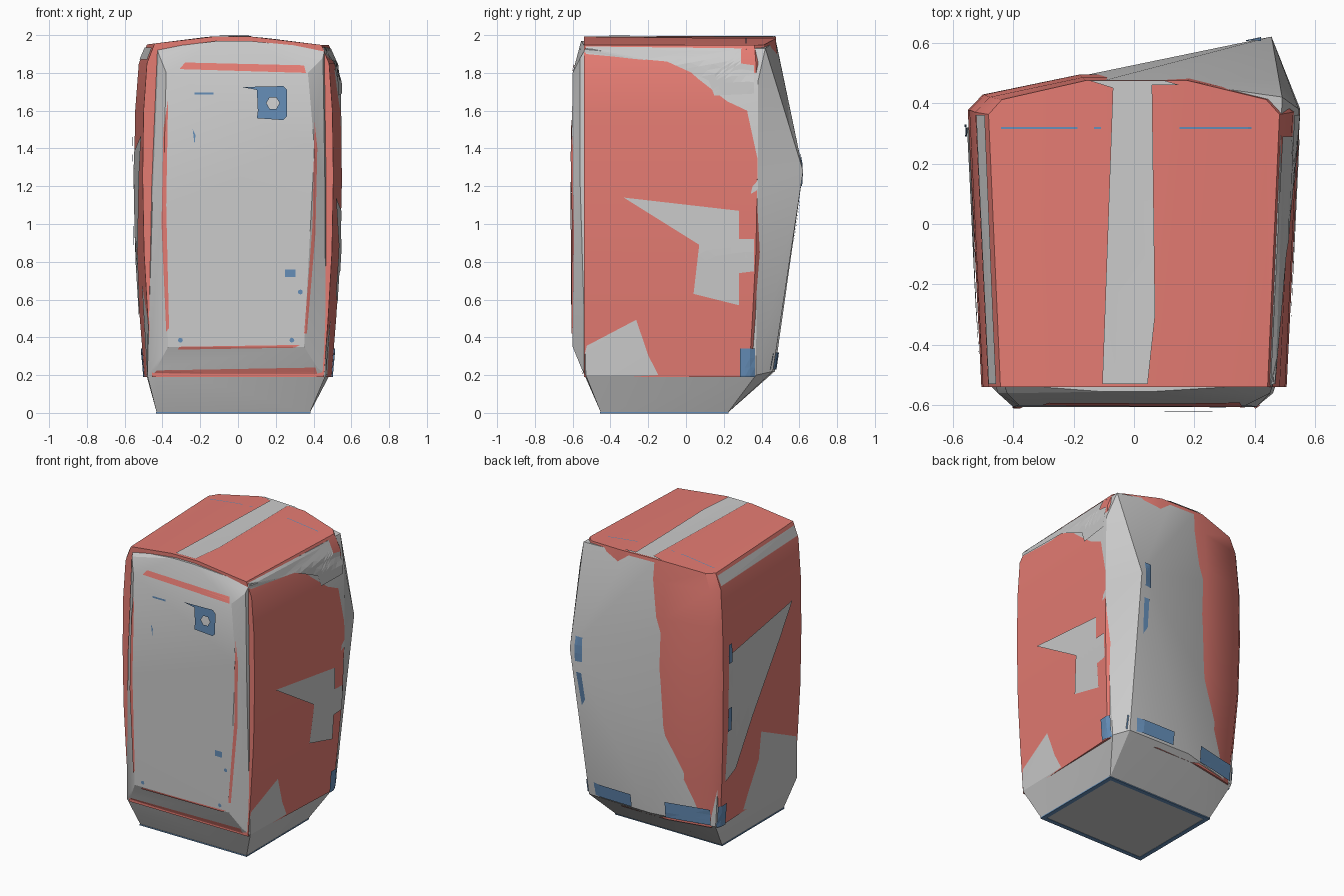
import bpy, bmesh, math
from mathutils import Vector
from mathutils.bvhtree import BVHTree

if "Cube" in bpy.data.objects:
    bpy.data.objects.remove(bpy.data.objects["Cube"])


def material(name, col):
    m = bpy.data.materials.new(name)
    m.diffuse_color = col
    m.use_nodes = True
    m.node_tree.nodes["Principled BSDF"].inputs["Base Color"].default_value = m.diffuse_color
    return m


RED = material("red", (0.78, 0.2, 0.17, 1))
BLUE = material("blue", (0.13, 0.27, 0.48, 1))
surfaces = []


def finish(bm, name, mat=None, smooth=None):
    bmesh.ops.recalc_face_normals(bm, faces=bm.faces[:])
    me = bpy.data.meshes.new(name)
    bm.to_mesh(me)
    bm.free()
    ob = bpy.data.objects.new(name, me)
    bpy.context.collection.objects.link(ob)
    if mat:
        me.materials.append(mat)
    if smooth:
        for o in bpy.context.selected_objects:
            o.select_set(False)
        bpy.context.view_layer.objects.active = ob
        ob.select_set(True)
        bpy.ops.object.shade_smooth_by_angle(angle=math.radians(smooth))
    return ob


# Red cabinet: bulging loft, ten-point cross-section, arched roof
def arch(x):
    return 1.992 - 0.045 * min(1, max(0, abs(x + 0.03) - 0.12) / 0.36)


section = [(-.505, -.54), (-.15, -.54), (.08, -.54), (.505, -.54), (.55, .37),
           (.5, .42), (.2, .485), (-.18, .485), (-.5, .42), (-.55, .37)]
levels = [(.19, .90, .90), (.5, .945, .95), (.85, .985, 1), (1.25, 1, 1.02),
          (1.6, .99, 1.02), (1.85, .955, 1), (None, .875, .98)]
bm = bmesh.new()
rings = []
for z, sx, sy in levels:
    ring = []
    for x, y in section:
        yy = y if y < 0 else y * sy
        ring.append(bm.verts.new((x * sx, yy, arch(x * sx) if z is None else z)))
    rings.append(ring)
for a, b in zip(rings, rings[1:]):
    for i in range(10):
        j = (i + 1) % 10
        bm.faces.new((a[i], a[j], b[j], b[i]))
t = rings[-1]
for ids in ((0, 1, 7, 8), (1, 2, 6, 7), (2, 3, 5, 6), (3, 4, 5), (0, 8, 9)):
    bm.faces.new([t[i] for i in ids])
bm.faces.new(rings[0])
bmesh.ops.recalc_face_normals(bm, faces=bm.faces[:])
surfaces.append(BVHTree.FromBMesh(bm))
finish(bm, "cabinet", RED, 35)

# Grey faceted shell: door front, tapered foot and swollen back
pts = [(-.43, -.45, 0), (.38, -.45, 0), (.38, .22, 0), (-.43, .22, 0),
       (-.48, -.53, .2), (.465, -.53, .2), (.485, .37, .2), (-.485, .37, .2),
       (-.05, .47, .22), (.42, .46, .22),
       (-.47, -.5, 1.2), (.48, -.5, 1.2), (.55, .38, 1.2), (-.54, .36, 1.2),
       (.545, .38, 1.75), (.49, .42, 1.93), (-.47, .39, 1.9),
       (.455, .62, 1.28), (.1, .54, 1.4), (-.15, .495, 1.5), (-.15, .49, .8),
       (-.1, .475, 1.975), (.1, .475, 1.97), (-.43, -.53, 1.93), (.46, -.53, 1.93),
       (-.1, -.555, 1.97), (.05, -.555, 1.97),
       (-.43, -.555, .24), (.42, -.555, .24), (-.45, -.56, 1.2), (.46, -.56, 1.2),
       (-.42, -.56, 1.9), (.45, -.56, 1.88),
       (-.37, -.6, .35), (.35, -.6, .35), (-.4, -.605, 1.1), (.405, -.605, 1.4),
       (-.38, -.6, 1.8), (.37, -.6, 1.8)]
bm = bmesh.new()
for p in pts:
    bm.verts.new(p)
res = bmesh.ops.convex_hull(bm, input=bm.verts[:])
loose = [v for v in bm.verts if not v.link_faces]
bmesh.ops.delete(bm, geom=loose, context='VERTS')
bmesh.ops.recalc_face_normals(bm, faces=bm.faces[:])
surfaces.append(BVHTree.FromBMesh(bm))
finish(bm, "shell", None, 18)

# Plates: outlines drawn in a view plane and draped on the surfaces
VIEWS = {"front": ((0, 1, 0), lambda u, v: (u, -3, v)),
         "back": ((0, -1, 0), lambda u, v: (u, 3, v)),
         "right": ((-1, 0, 0), lambda u, v: (3, u, v)),
         "left": ((1, 0, 0), lambda u, v: (-3, u, v)),
         "top": ((0, 0, -1), lambda u, v: (u, v, 4))}


def plate(name, view, loops, mat=None, raise_by=.006, cuts=2):
    d, place = VIEWS[view]
    d = Vector(d)
    bm = bmesh.new()
    edges = []
    for loop in loops:
        vs = [bm.verts.new(place(u, v)) for u, v in loop]
        edges += [bm.edges.new((a, b)) for a, b in zip(vs, vs[1:] + vs[:1])]
    bmesh.ops.triangle_fill(bm, edges=edges, use_beauty=True, use_dissolve=False, normal=d)
    if cuts:
        bmesh.ops.subdivide_edges(bm, edges=bm.edges[:], cuts=cuts, use_grid_fill=True)
    for v in bm.verts:
        hits = [h[3] for h in (s.ray_cast(v.co, d) for s in surfaces) if h[0]]
        v.co += d * ((min(hits) if hits else 2.5) - raise_by)
    ob = finish(bm, name, mat)
    return ob


def rect(u0, v0, u1, v1):
    return [(u0, v0), (u1, v0), (u1, v1), (u0, v1)]


def ngon(u, v, r, n):
    return [(u + r * math.cos(2 * math.pi * i / n), v + r * math.sin(2 * math.pi * i / n))
            for i in range(n)]


# Grey patches on sides and roof
plate("right_patch", "right", [[(-.33, 1.14), (.28, 1.07), (.28, .92), (.36, .92), (.36, .75),
      (.28, .74), (.28, .57), (.04, .63), (.07, .89)]], cuts=4)
plate("right_upper_patch", "right", [[(-.53, 1.9), (-.1, 1.86), (.12, 1.76), (.15, 1.68),
      (.36, 1.69), (.36, 1.84), (.29, 1.85), (.29, 1.93), (-.53, 1.94)]], cuts=4)
plate("left_patch", "left", [[(-.43, 1.47), (.32, 1.38), (.32, .5), (.2, .55), (.03, .85)]], cuts=5)
plate("left_upper_patch", "left", [rect(-.53, 1.87, .36, 1.935)], cuts=3)
plate("roof_strip", "top", [[(-.105, -.53), (.045, -.53), (.07, -.3), (.06, .46), (.15, .46),
      (.1, .475), (-.15, .475), (-.07, .45)]], cuts=3)

# Red door trim
plate("door_trim_top", "front", [[(-.31, 1.82), (.36, 1.8), (.35, 1.84), (-.28, 1.855)]], RED)
plate("door_trim_bottom", "front", [[(-.32, .335), (.3, .345), (.33, .36), (-.31, .35)]], RED)
plate("door_trim_left", "front", [[(-.38, .43), (-.365, .45), (-.38, 1.1), (-.37, 1.66),
      (-.395, 1.5), (-.405, 1.0)]], RED)
plate("door_trim_right", "front", [[(.35, .42), (.365, .42), (.41, .95), (.42, 1.4), (.405, 1.55),
      (.395, 1.0)]], RED)
plate("sill_trim", "front", [[(-.45, .205), (.42, .205), (.41, .24), (-.43, .225)]], RED)

# Blue latch with hexagonal hole, and small door fittings
plate("latch", "front", [[(.1, 1.56), (.24, 1.55), (.26, 1.57), (.26, 1.71), (.24, 1.73),
      (.02, 1.725), (.1, 1.71), (.105, 1.6)], ngon(.185, 1.64, .035, 6)], BLUE, .018, 0)
plate("door_slot", "front", [rect(-.23, 1.685, -.13, 1.697)], BLUE)
plate("door_mark", "front", [[(-.24, 1.5), (-.23, 1.42), (-.225, 1.47)]], BLUE)
plate("keypad", "front", [rect(.25, .72, .305, .76)], BLUE)
for i, (u, v) in enumerate([(-.305, .385), (.285, .385), (.33, .64)]):
    plate("door_stud_%d" % i, "front", [ngon(u, v, .013, 8)], BLUE)

# Blue hinges, rear bumpers and back strips
for i, (z0, z1) in enumerate([(.86, 1.02), (1.33, 1.46)]):
    plate("hinge_%d" % i, "left", [rect(.29, z0, .33, z1)], BLUE, .014)
for side in ("left", "right"):
    plate(side + "_bumper", side, [rect(.285, .19, .365, .34)], BLUE, .008)
plate("rear_bumper_a", "back", [rect(.08, .23, .44, .32)], BLUE, .01)
plate("rear_bumper_b", "back", [rect(-.46, .21, -.16, .32)], BLUE, .01)
plate("back_strip_upper", "back", [rect(.37, 1.2, .42, 1.37)], BLUE, .006)
plate("back_strip_lower", "back", [[(.38, 1.12), (.42, 1.12), (.4, .88), (.37, .93)]], BLUE, .006)

# Roof seams
for i, (a, b) in enumerate([(-.44, -.11), (.15, .49)]):
    plate("roof_seam_%d" % i, "top", [rect(a, .315, b, .321)], BLUE, .002)

# Blue rim under the foot
bm = bmesh.new()
outer = [bm.verts.new((x, y, 0)) for x, y in rect(-.435, -.455, .385, .225)]
inner = [bm.verts.new((x, y, 0)) for x, y in rect(-.405, -.425, .355, .195)]
for i in range(4):
    j = (i + 1) % 4
    bm.faces.new((outer[i], outer[j], inner[j], inner[i]))
ext = bmesh.ops.extrude_face_region(bm, geom=bm.faces[:])
for v in ext["geom"]:
    if isinstance(v, bmesh.types.BMVert):
        v.co.z = .008
bmesh.ops.translate(bm, verts=bm.verts[:], vec=(0, 0, -.002))
finish(bm, "foot_rim", BLUE)
